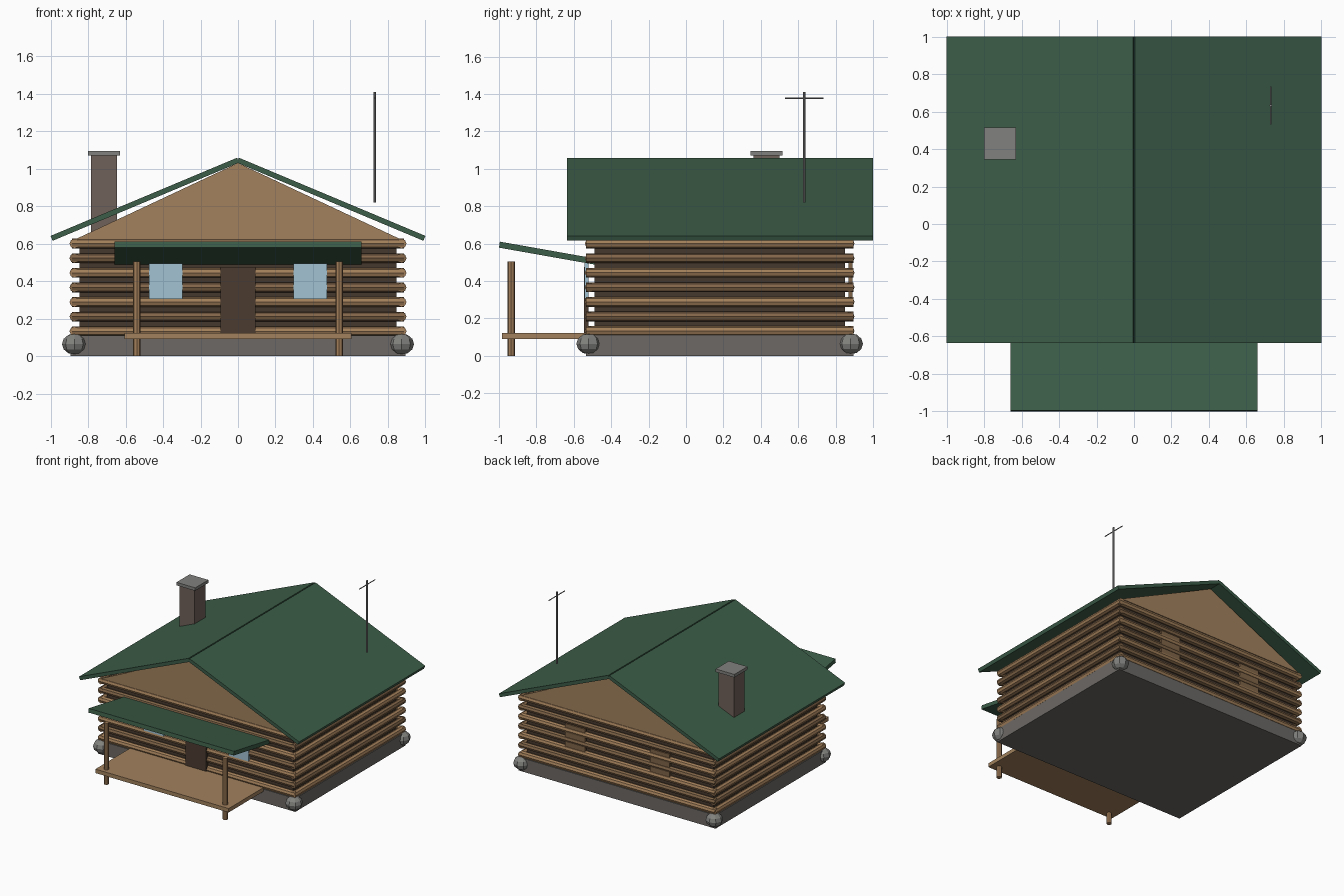
import bpy, bmesh, math
from mathutils import Vector

if "Cube" in bpy.data.objects:
    bpy.data.objects.remove(bpy.data.objects["Cube"])


def material(name, rgb):
    m = bpy.data.materials.new(name)
    m.diffuse_color = (*rgb, 1)
    m.use_nodes = True
    m.node_tree.nodes["Principled BSDF"].inputs["Base Color"].default_value = m.diffuse_color
    return m


LOG_LIGHT = material("log_light", (0.36, 0.21, 0.10))
LOG_DARK = material("log_dark", (0.22, 0.13, 0.065))
CHINK = material("chinking", (0.06, 0.04, 0.027))
GABLE = material("gable_wood", (0.36, 0.22, 0.11))
GREEN = material("roof_green", (0.045, 0.11, 0.065))
STONE = material("stone", (0.15, 0.14, 0.13))
ROCK = material("rock", (0.22, 0.22, 0.21))
BRICK = material("chimney_stone", (0.16, 0.12, 0.10))
GLASS = material("glass", (0.36, 0.55, 0.65))
DOOR = material("door_wood", (0.07, 0.045, 0.03))
METAL = material("metal", (0.25, 0.25, 0.26))


def finish(name, bm, mat):
    bmesh.ops.recalc_face_normals(bm, faces=bm.faces[:])
    me = bpy.data.meshes.new(name)
    bm.to_mesh(me)
    bm.free()
    me.materials.append(mat)
    ob = bpy.data.objects.new(name, me)
    bpy.context.collection.objects.link(ob)
    return ob


def box(name, x, y, z, mat):
    bm = bmesh.new()
    bmesh.ops.create_cube(bm, size=1)
    for v in bm.verts:
        v.co = [lo + (c + 0.5) * (hi - lo) for c, (lo, hi) in zip(v.co, (x, y, z))]
    return finish(name, bm, mat)


def rod(name, a, b, r, mat, sides=8):
    a, b = Vector(a), Vector(b)
    bm = bmesh.new()
    bmesh.ops.create_cone(bm, cap_ends=True, segments=sides, radius1=r, radius2=r,
                          depth=(b - a).length)
    rot = Vector((0, 0, 1)).rotation_difference(b - a)
    for v in bm.verts:
        v.co = rot @ v.co + (a + b) / 2
    return finish(name, bm, mat)


def prism(name, profile, direction, mat):
    """Extrude a closed planar profile along a vector."""
    bm = bmesh.new()
    face = bm.faces.new([bm.verts.new(p) for p in profile])
    new = bmesh.ops.extrude_face_region(bm, geom=[face], use_keep_orig=True)["geom"]
    bmesh.ops.translate(bm, vec=direction,
                        verts=[g for g in new if isinstance(g, bmesh.types.BMVert)])
    return finish(name, bm, mat)


Y0, Y1 = -0.515, 0.875   # front and back wall lines
X1 = 0.873               # side wall line

# Foundation and wall core
box("foundation", (-0.895, 0.895), (-0.535, 0.895), (0, 0.11), STONE)
box("wall_core", (-0.845, 0.845), (-0.49, 0.85), (0.11, 0.62), CHINK)

# Stacked wall logs
for i in range(7):
    z = 0.132 + i * 0.078
    mat = LOG_DARK if i % 2 else LOG_LIGHT
    for y, side in ((Y0, "front"), (Y1, "back")):
        rod(f"{side}_log_{i}", (-0.885, y, z), (0.885, y, z), 0.026, mat)
    for x, side in ((-X1, "left"), (X1, "right")):
        rod(f"{side}_log_{i}", (x, -0.535, z), (x, 0.895, z), 0.026, mat)

# Corner rocks
for x in (-X1, X1):
    for y in (-0.52, 0.88):
        bm = bmesh.new()
        bmesh.ops.create_uvsphere(bm, u_segments=8, v_segments=6, radius=1)
        for v in bm.verts:
            v.co = (x + v.co.x * 0.066, y + v.co.y * 0.066, 0.064 + v.co.z * 0.056)
        finish("corner_rock", bm, ROCK)

# Gable ends
for y, side in ((-0.535, "front"), (0.865, "back")):
    prism(f"{side}_gable", [(-0.87, y, 0.622), (0.87, y, 0.622), (0, y, 1.03)],
          (0, 0.03, 0), GABLE)

# Main roof slabs
for s, side in ((-1, "left"), (1, "right")):
    profile = [(0.005, 1.058), (1.0, 0.641), (0.989, 0.615), (-0.006, 1.032)]
    prism(f"{side}_roof", [(s * x, -0.635, z) for x, z in profile], (0, 1.635, 0), GREEN)

# Chimney
box("chimney", (-0.785, -0.645), (0.36, 0.50), (0.62, 1.075), BRICK)
box("chimney_cap", (-0.80, -0.63), (0.345, 0.515), (1.07, 1.095), ROCK)

# Aerial
rod("aerial_pole", (0.73, 0.632, 0.82), (0.73, 0.632, 1.41), 0.007, METAL)
rod("aerial_bar", (0.73, 0.53, 1.377), (0.73, 0.735, 1.377), 0.004, METAL, 6)

# Porch roof, deck and posts
prism("porch_roof", [(-0.66, y, z) for y, z in
                     ((-0.995, 0.61), (-1.0, 0.578), (-0.485, 0.487), (-0.48, 0.519))],
      (1.32, 0, 0), GREEN)
box("porch_deck", (-0.605, 0.605), (-0.985, -0.52), (0.09, 0.122), GABLE)
for x in (-0.54, 0.54):
    rod("porch_post", (x, -0.935, 0), (x, -0.935, 0.505), 0.02, LOG_LIGHT)

# Door and windows
box("door", (-0.093, 0.093), (-0.546, -0.52), (0.12, 0.475), DOOR)
for x in (-0.385, 0.385):
    box("front_window", (x - 0.09, x + 0.09), (-0.544, -0.52), (0.305, 0.495), GLASS)
    box("back_window", (x - 0.09, x + 0.09), (0.87, 0.89), (0.305, 0.495), LOG_DARK)
